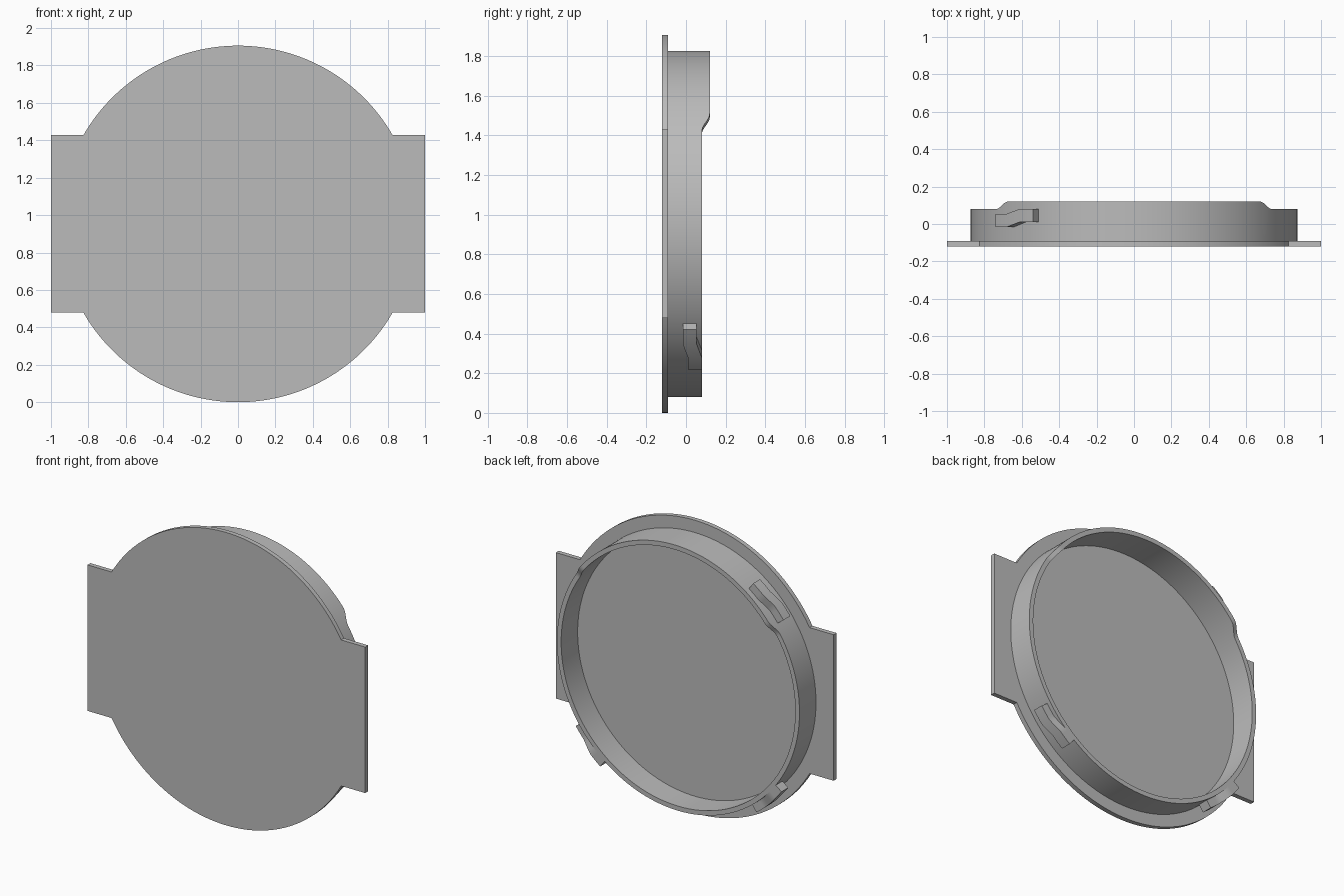
import bpy, bmesh
from math import cos, sin, radians, degrees, asin

cube = bpy.data.objects.get("Cube")
if cube:
    bpy.data.objects.remove(cube, do_unlink=True)

CENTRE_Z = 0.953
PLATE_FRONT, PLATE_BACK = -0.12, -0.09
PLATE_R, RING_OUT, RING_IN, LUG_R = 0.953, 0.873, 0.843, 0.925
RIM, RAISED_RIM = 0.08, 0.12

grey = bpy.data.materials.new("plain grey")
grey.use_nodes = True
colour = (0.5, 0.5, 0.5, 1)
grey.diffuse_color = colour
grey.node_tree.nodes["Principled BSDF"].inputs["Base Color"].default_value = colour


def polar(r, deg, y):
    a = radians(deg)
    return (r * cos(a), y, CENTRE_Z + r * sin(a))


def finish(name, bm):
    bmesh.ops.recalc_face_normals(bm, faces=bm.faces)
    mesh = bpy.data.meshes.new(name)
    bm.to_mesh(mesh)
    bm.free()
    ob = bpy.data.objects.new(name, mesh)
    bpy.context.collection.objects.link(ob)
    mesh.materials.append(grey)
    bpy.ops.object.select_all(action="DESELECT")
    ob.select_set(True)
    bpy.context.view_layer.objects.active = ob
    bpy.ops.object.shade_smooth_by_angle(angle=radians(30))
    return ob


def sweep(name, sections, closed):
    """Skin a list of four-cornered sections."""
    bm = bmesh.new()
    rows = [[bm.verts.new(p) for p in s] for s in sections]
    pairs = list(zip(rows, rows[1:]))
    if closed:
        pairs.append((rows[-1], rows[0]))
    else:
        bm.faces.new(rows[0])
        bm.faces.new(rows[-1])
    for a, b in pairs:
        for i in range(4):
            j = (i + 1) % 4
            bm.faces.new((a[i], a[j], b[j], b[i]))
    return finish(name, bm)


def smoothstep(t):
    t = max(0, min(1, t))
    return t * t * (3 - 2 * t)


def section(deg, r0, r1, y0, y1):
    return [polar(r0, deg, y0), polar(r1, deg, y0), polar(r1, deg, y1), polar(r0, deg, y1)]


# Round cover plate with a square tab on each side
TAB_HALF = 0.475
join = degrees(asin(TAB_HALF / PLATE_R))
steps = 64
outline = []
for start, side in ((join, -1), (180 + join, 1)):
    outline += [polar(PLATE_R, start + (180 - 2 * join) * i / steps, PLATE_FRONT)
                for i in range(steps + 1)]
    outline += [(side, PLATE_FRONT, CENTRE_Z - side * TAB_HALF),
                (side, PLATE_FRONT, CENTRE_Z + side * TAB_HALF)]
    # Corner order follows the outline: upper then lower on the right, reverse on the left
    if side == -1:
        outline[-2:] = [(-1, PLATE_FRONT, CENTRE_Z + TAB_HALF), (-1, PLATE_FRONT, CENTRE_Z - TAB_HALF)]
    else:
        outline[-2:] = [(1, PLATE_FRONT, CENTRE_Z - TAB_HALF), (1, PLATE_FRONT, CENTRE_Z + TAB_HALF)]
bm = bmesh.new()
face = bm.faces.new([bm.verts.new(p) for p in outline])
new = bmesh.ops.extrude_face_region(bm, geom=[face])["geom"]
bmesh.ops.translate(bm, vec=(0, PLATE_BACK - PLATE_FRONT, 0),
                    verts=[v for v in new if isinstance(v, bmesh.types.BMVert)])
finish("cover_plate", bm)

# Collar whose rim steps up smoothly along the upper arc
ring = []
for deg in range(360):
    from_top = abs(deg - 90) if deg < 270 else 450 - deg
    rise = smoothstep((57.5 - from_top) / 7)
    ring.append(section(deg, RING_IN, RING_OUT, PLATE_BACK, RIM + (RAISED_RIM - RIM) * rise))
sweep("collar", ring, True)

# Three cranked locking lugs around the collar
LUG_SPAN, LUG_WIDTH, LUG_DROP = 17.4, 0.07, 0.026
for name, start in (("upper_right_lug", 125.7), ("lower_right_lug", 216.5), ("lower_left_lug", 307.4)):
    lug = []
    for i in range(13):
        t = i / 12
        top = RIM - LUG_DROP * max(0, min(1, 3 * t - 1))
        lug.append(section(start + LUG_SPAN * t, RING_OUT - 0.005, LUG_R, top - LUG_WIDTH, top))
    sweep(name, lug, False)
